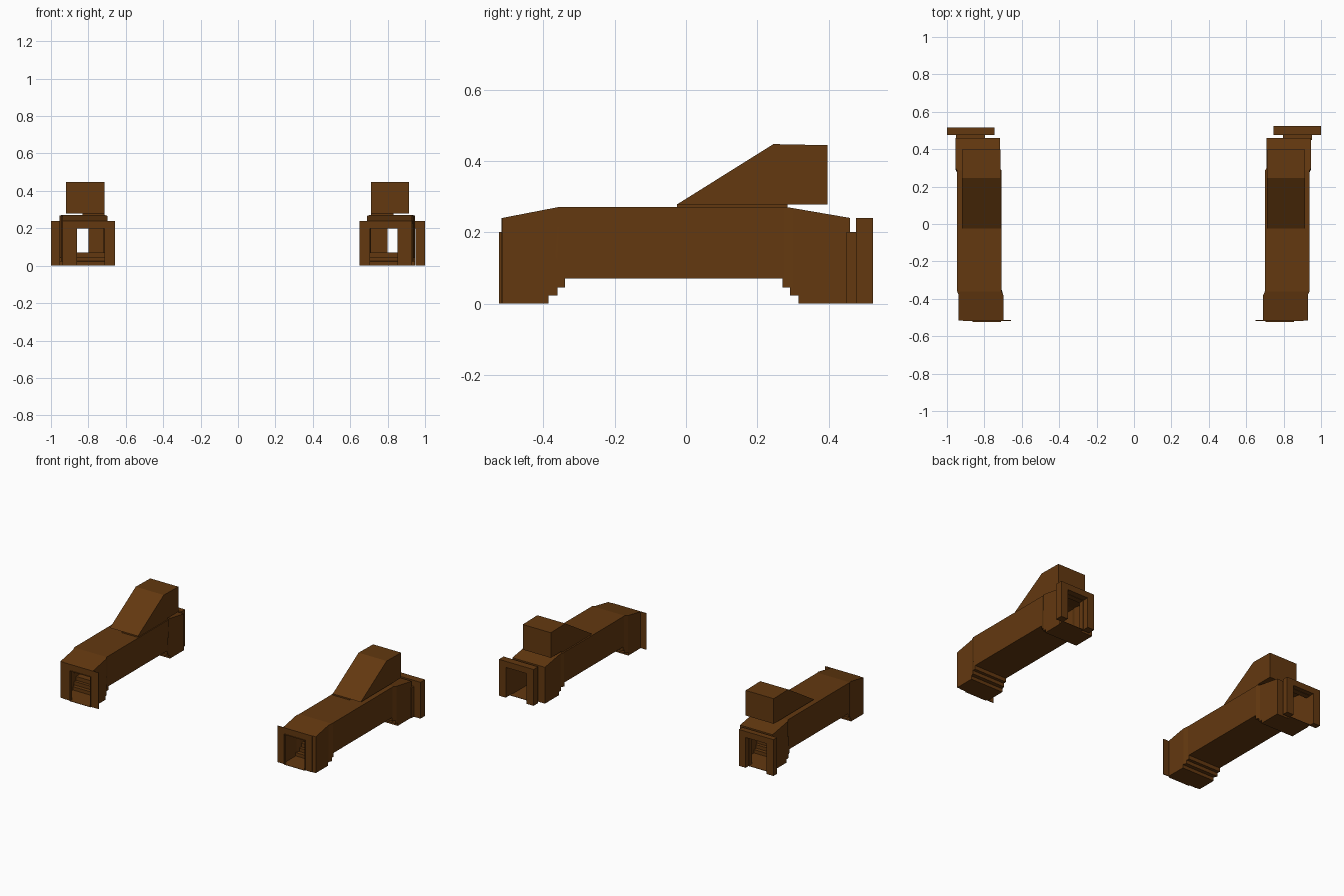
import bpy
import bmesh

cube = bpy.data.objects.get("Cube")
if cube:
    bpy.data.objects.remove(cube, do_unlink=True)

BROWN = (0.125, 0.04, 0.005, 1)
brown = bpy.data.materials.new("dark brown")
brown.use_nodes = True
brown.diffuse_color = BROWN
brown.node_tree.nodes["Principled BSDF"].inputs["Base Color"].default_value = BROWN


def finish(bm, name, wall=0):
    """Turn a bmesh into a brown object, optionally with thin inward walls."""
    bmesh.ops.recalc_face_normals(bm, faces=bm.faces[:])
    mesh = bpy.data.meshes.new(name)
    bm.to_mesh(mesh)
    bm.free()
    mesh.materials.append(brown)
    obj = bpy.data.objects.new(name, mesh)
    bpy.context.collection.objects.link(obj)
    if wall:
        mod = obj.modifiers.new("wall", 'SOLIDIFY')
        mod.thickness = wall
        mod.offset = -1
    return obj


def prism(points, start, end, caps=True):
    """Sweep a closed loop of 3D points from offset start to offset end."""
    bm = bmesh.new()
    loops = [[bm.verts.new([p + o for p, o in zip(pt, off)]) for pt in points]
             for off in (start, end)]
    n = len(points)
    for i in range(n):
        j = (i + 1) % n
        bm.faces.new((loops[0][i], loops[0][j], loops[1][j], loops[1][i]))
    if caps:
        bm.faces.new(loops[0])
        bm.faces.new(loops[1])
    return bm


def side_prism(profile, x0, x1):
    return prism([(0, y, z) for y, z in profile], (x0, 0, 0), (x1, 0, 0))


def frame(name, s, x0, x1, a, b, height, y0, y1):
    """Arch-shaped plate with an opening from a to b that reaches the floor."""
    outline = [(x0, 0), (x0, height), (x1, height), (x1, 0),
               (b, 0), (b, 0.2), (a, 0.2), (a, 0)]
    finish(prism([(s * x, 0, z) for x, z in outline], (0, y0, 0), (0, y1, 0)), name)


def liner(name, s, a, b, y0, y1):
    """Thin square sleeve inside an opening."""
    outline = [(a, 0), (a, 0.2), (b, 0.2), (b, 0)]
    finish(prism([(s * x, 0, z) for x, z in outline], (0, y0, 0), (0, y1, 0), False),
           name, 0.003)


# Tunnel side profile with stepped feet and sloping roof ends
TUNNEL = [(-0.515, 0), (-0.385, 0), (-0.385, 0.022), (-0.36, 0.022), (-0.36, 0.045),
          (-0.34, 0.045), (-0.34, 0.07), (0.27, 0.07), (0.27, 0.045), (0.292, 0.045),
          (0.292, 0.022), (0.315, 0.022), (0.315, 0), (0.46, 0), (0.46, 0.24),
          (0.285, 0.27), (-0.36, 0.27), (-0.515, 0.24)]
WEDGE = [(-0.025, 0.278), (0.245, 0.447), (0.397, 0.444), (0.397, 0.278)]
SLAB = [(-0.025, 0.268), (-0.025, 0.279), (0.285, 0.279), (0.285, 0.268)]

for side, s, out, back in (("left", 1, 0, 0.525), ("right", -1, 0.008, 0.515)):
    # Hollow tunnel, open at both ends, jogged outward from front to rear
    bm = side_prism(TUNNEL, s * (0.70 + out), s * (0.938 + out))
    ends = [f for f in bm.faces if all(abs(v.co.y + 0.515) < 1e-4 for v in f.verts)
            or all(abs(v.co.y - 0.46) < 1e-4 for v in f.verts)]
    bmesh.ops.delete(bm, geom=ends, context='FACES_ONLY')
    for y in (-0.38, -0.35, 0.275, 0.30):
        bmesh.ops.bisect_plane(bm, geom=bm.verts[:] + bm.edges[:] + bm.faces[:],
                               plane_co=(0, y, 0), plane_no=(0, 1, 0))
    for v in bm.verts:
        if v.co.y < -0.37:
            v.co.x -= s * 0.009
        elif v.co.y > 0.29:
            v.co.x += s * 0.009
    finish(bm, side + "_tunnel", 0.003)

    # Tunnel end walls
    frame(side + "_front_wall", s, 0.691 + out, 0.929 + out, 0.703 + out, 0.855 + out,
          0.24, -0.515, -0.511)
    frame(side + "_rear_wall", s, 0.709 + out, 0.947 + out, 0.797, 0.945 + out,
          0.24, 0.456, 0.46)

    # Mouth frames: a thin sheet in front, a thick collar behind
    frame(side + "_front_frame", s, 0.65 + out, 0.905 + out, 0.703 + out, 0.855 + out,
          0.24, -0.518, -0.514)
    frame(side + "_rear_frame", s, 0.747, 1.0, 0.797, 0.95, 0.24, 0.477, back)
    liner(side + "_front_sleeve", s, 0.703 + out, 0.855 + out, -0.525, -0.505)
    liner(side + "_rear_sleeve", s, 0.797, 0.952, 0.45, 0.485)

    # Roof wedge on its narrow slab
    finish(side_prism(WEDGE, s * (0.71 + out / 2), s * (0.915 + out / 2)), side + "_wedge")
    finish(side_prism(SLAB, s * (0.71 + out / 2), s * 0.832), side + "_wedge_slab")
